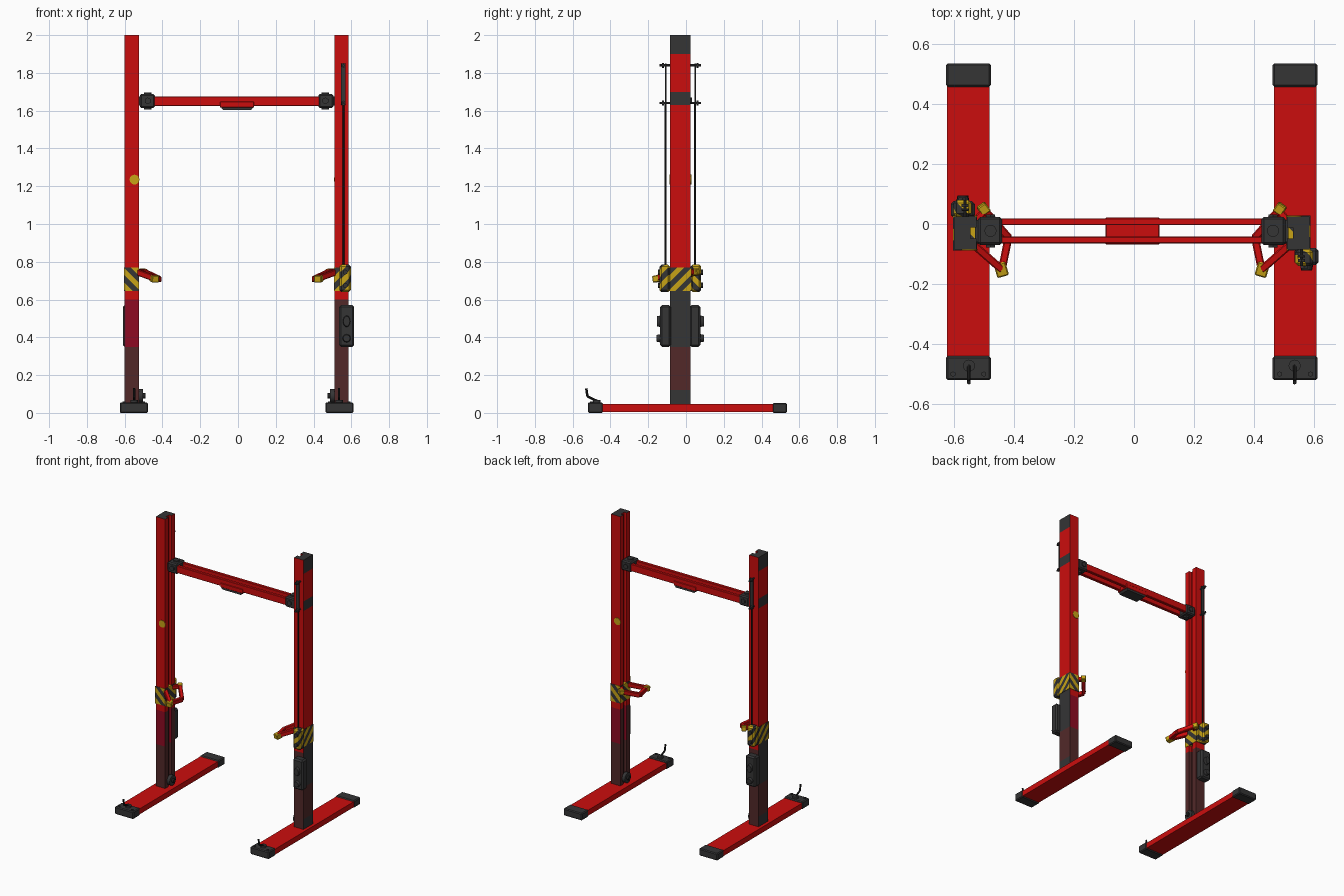
import bpy, bmesh, math
from mathutils import Matrix, Vector

if "Cube" in bpy.data.objects:
    bpy.data.objects.remove(bpy.data.objects["Cube"])

def mat(name, c):
    m = bpy.data.materials.new(name)
    m.diffuse_color = (*c, 1)
    m.use_nodes = True
    m.node_tree.nodes["Principled BSDF"].inputs["Base Color"].default_value = m.diffuse_color
    return m

RED = mat("red paint", (0.60, 0.004, 0.004))
GREY = mat("dark grey", (0.035, 0.035, 0.036))
BLACK = mat("black rubber", (0.014, 0.014, 0.014))
YEL = mat("safety yellow", (0.58, 0.37, 0.008))
MAR = mat("dark maroon", (0.085, 0.022, 0.022))
CRI = mat("crimson", (0.27, 0.003, 0.016))

# left side frames: half turn for the post fittings, mirror for feet and arms
EYE = Matrix.Identity(4)
TURN = Matrix.Translation((-0.015, -0.06, 0)) @ Matrix.Rotation(math.pi, 4, 'Z')
FLIP = Matrix.Translation((-0.015, 0, 0)) @ Matrix.Diagonal((-1, 1, 1, 1))

def finish(bm, name, mats, M=EYE, smooth=False):
    bm.transform(M)
    bmesh.ops.recalc_face_normals(bm, faces=bm.faces)
    me = bpy.data.meshes.new(name)
    bm.to_mesh(me)
    bm.free()
    for m in mats:
        me.materials.append(m)
    ob = bpy.data.objects.new(name, me)
    bpy.context.collection.objects.link(ob)
    if smooth:
        bpy.ops.object.select_all(action='DESELECT')
        ob.select_set(True)
        bpy.context.view_layer.objects.active = ob
        bpy.ops.object.shade_smooth_by_angle(angle=math.radians(35))
    return ob

def box_bm(x, y, z, bevel=0.0):
    bm = bmesh.new()
    size = Vector((x[1] - x[0], y[1] - y[0], z[1] - z[0]))
    mid = Vector((x[0] + x[1], y[0] + y[1], z[0] + z[1])) / 2
    bmesh.ops.create_cube(bm, size=1, matrix=Matrix.Translation(mid) @ Matrix.Diagonal((*size, 1)))
    if bevel:
        bmesh.ops.bevel(bm, geom=bm.edges[:], offset=bevel, segments=1, affect='EDGES')
    return bm

def box(name, x, y, z, m, M=EYE, bevel=0.0):
    return finish(box_bm(x, y, z, bevel), name, [m], M)

def rod(name, p, q, r, m, M=EYE, sides=16, r2=None):
    p, q = Vector(p), Vector(q)
    d = q - p
    bm = bmesh.new()
    bmesh.ops.create_cone(bm, cap_ends=True, segments=sides, radius1=r, radius2=r if r2 is None else r2, depth=d.length,
                          matrix=Matrix.Translation((p + q) / 2) @ d.to_track_quat('Z', 'Y').to_matrix().to_4x4())
    return finish(bm, name, [m], M, True)

def beam(name, p, q, w, h, m, M):
    p, q = Vector(p), Vector(q)
    d = q - p
    bm = bmesh.new()
    bmesh.ops.create_cube(bm, size=1, matrix=Matrix.Translation((p + q) / 2)
                          @ d.to_track_quat('X', 'Z').to_matrix().to_4x4()
                          @ Matrix.Diagonal((d.length, w, h, 1)))
    bmesh.ops.bevel(bm, geom=bm.edges[:], offset=0.004, segments=1, affect='EDGES')
    return finish(bm, name, [m], M)

def slice_bm(bm, co, no):
    bmesh.ops.bisect_plane(bm, geom=bm.verts[:] + bm.edges[:] + bm.faces[:], plane_co=co, plane_no=no)

def stripes(bm, name, M, pitch=0.038):
    # diagonal warning stripes cut into the faces
    n = Vector((1, 1, -1))
    for k in range(-20, 21):
        slice_bm(bm, n * (k * pitch / 3), n)
    for f in bm.faces:
        f.material_index = math.floor(f.calc_center_median().dot(n) / pitch) % 2
    return finish(bm, name, [YEL, GREY], M)

def post(name, M):
    # channel section with a slot along the inner face
    prof = [(.51, -.085), (.585, -.085), (.585, .025), (.51, .025),
            (.51, -.012), (.53, -.012), (.53, -.048), (.51, -.048)]
    bm = bmesh.new()
    f = bm.faces.new([bm.verts.new((x, y, 0.04)) for x, y in prof])
    up = bmesh.ops.extrude_face_region(bm, geom=[f])['geom']
    bmesh.ops.translate(bm, verts=[v for v in up if isinstance(v, bmesh.types.BMVert)], vec=(0, 0, 1.96))
    bmesh.ops.recalc_face_normals(bm, faces=bm.faces)
    for z in (.12, .35, .60, .645, 1.63, 1.70, 1.90):
        slice_bm(bm, (0, 0, z), (0, 0, 1))
    bm.normal_update()
    for f in bm.faces:
        z, n = f.calc_center_median().z, f.normal
        i = 0
        if n.z > .9:
            i = 1
        elif n.x > .9:      # outer face
            i = 1 if z > 1.9 or 1.63 < z < 1.7 or .35 < z < .645 or z < .12 else (2 if z < .35 else 0)
        elif n.x < -.9:     # inner face
            i = 2 if z < .60 else 0
        elif z < .60:       # front and back
            i = 3 if n.y > 0 and z > .35 else 2
        f.material_index = i
    finish(bm, name, [RED, GREY, MAR, CRI], M)

for side, M, F, s in (("right", EYE, EYE, 0.0), ("left", TURN, FLIP, -0.02)):
    # post, striped band and marker dot
    post(side + "_post", M)
    stripes(box_bm((.508, .588), (-.089, .028), (.645, .77)), side + "_warning_band", M)
    rod(side + "_marker_dot", (.533, .024, 1.235), (.533, .028, 1.235), .026, YEL, M, 20)

    # carriage block riding beside the post
    cx = .567 + s / 2
    stripes(box_bm((cx - .03, cx + .03), (-.14, -.085), (.64, .785), .010), side + "_carriage", M)
    for z in (.675, .745):
        rod(side + "_carriage_bolt", (cx, -.135, z), (cx, -.149, z), .014, GREY, M, 6)

    # control box with buttons
    bx = .575 + s
    box(side + "_control_box", (bx - .04, bx + .04), (-.137, -.08), (.35, .57), GREY, M, .010)
    rod(side + "_round_button", (bx, -.135, .395), (bx, -.155, .395), .022, GREY, M, 20, .018)
    bm = bmesh.new()    # oval button
    bmesh.ops.create_cone(bm, cap_ends=True, segments=20, radius1=.02, radius2=.017, depth=.02,
                          matrix=Matrix.Translation((bx, -.144, .485)) @ Matrix.Diagonal((1, 1, 1.55, 1))
                          @ Matrix.Rotation(math.pi / 2, 4, 'X'))
    finish(bm, side + "_oval_button", [GREY], M, True)

    # lifting cable with strap and hanger pins
    kx = .558 + s / 2
    rod(side + "_cable", (kx, -.108, .77), (kx, -.108, 1.64), .0055, BLACK, M, 10)
    box(side + "_cable_strap", (kx - .014, kx + .012), (-.112, -.104), (1.63, 1.85), GREY, M, .002)
    for z in (1.64, 1.84):
        rod(side + "_hanger_pin", (kx, -.08, z), (kx, -.14, z), .006, GREY, M, 10)
        rod(side + "_hanger_nut", (kx, -.116, z), (kx, -.126, z), .013, GREY, M, 6)

    # foot pulley on the inner face
    rod(side + "_pulley", (.512, -.03, .09), (.488, -.03, .09), .036, GREY, M, 20)
    rod(side + "_pulley_axle", (.49, -.03, .09), (.474, -.03, .09), .014, BLACK, M, 12)

    # foot beam, end caps and lever
    box(side + "_foot", (.467, .608), (-.45, .46), (.006, .046), RED, F)
    box(side + "_foot_front_cap", (.462, .611), (-.52, -.44), (0, .055), GREY, F, .006)
    box(side + "_foot_back_cap", (.462, .611), (.457, .535), (0, .052), GREY, F, .006)
    rod(side + "_lever_hub", (.535, -.472, .05), (.535, -.472, .068), .02, GREY, F, 16)
    path = [(.535, -.465, .06), (.535, -.522, .088), (.535, -.528, .13)]
    for a, b in zip(path, path[1:]):
        rod(side + "_lever", a, b, .0065, BLACK, F, 10)
    for x in (.485, .588):
        rod(side + "_cap_bolt", (x, -.5, .053), (x, -.5, .06), .009, GREY, F, 6)

    # swing arm: tilted frame with yellow corners
    A, B, C, D = (.53, -.06, .75), (.425, -.152, .712), (.403, -.045, .708), (.482, .045, .745)
    for a, b in ((A, B), (B, C), (C, D)):
        beam(side + "_arm_bar", a, b, .026, .032, RED, F)
    beam(side + "_arm_tip", (.434, -.128, .714), (.421, -.173, .707), .04, .036, YEL, F)
    beam(side + "_arm_pad", (.476, .036, .742), (.496, .064, .748), .034, .036, YEL, F)
    beam(side + "_arm_brace", D, (.53, -.01, .75), .024, .03, RED, F)

    # cross beam end bracket
    box(side + "_beam_bracket", (.425, .505), (-.07, .024), (1.615, 1.688), GREY, F, .008)
    box(side + "_bracket_neck", (.49, .515), (-.06, .014), (1.628, 1.675), GREY, F)
    rod(side + "_bracket_pin", (.463, -.023, 1.606), (.463, -.023, 1.697), .02, GREY, F, 16)
    rod(side + "_bracket_side_pin", (.463, -.078, 1.652), (.463, .032, 1.652), .018, GREY, F, 6)

# cross beam: two rails and a centre plate
for name, y in (("front_rail", (-.065, -.042)), ("back_rail", (-.004, .019))):
    box(name, (-.46, .445), y, (1.624, 1.676), RED, EYE, .003)
box("centre_plate", (-.095, .085), (-.068, .022), (1.616, 1.648), RED, EYE, .003)
bm = box_bm((-.092, .082), (-.066, .02), (1.603, 1.62))
for v in bm.verts:      # tapered underside
    if v.co.z < 1.61:
        v.co.x = -.005 + (v.co.x + .005) * .85
finish(bm, "centre_base", [GREY])
